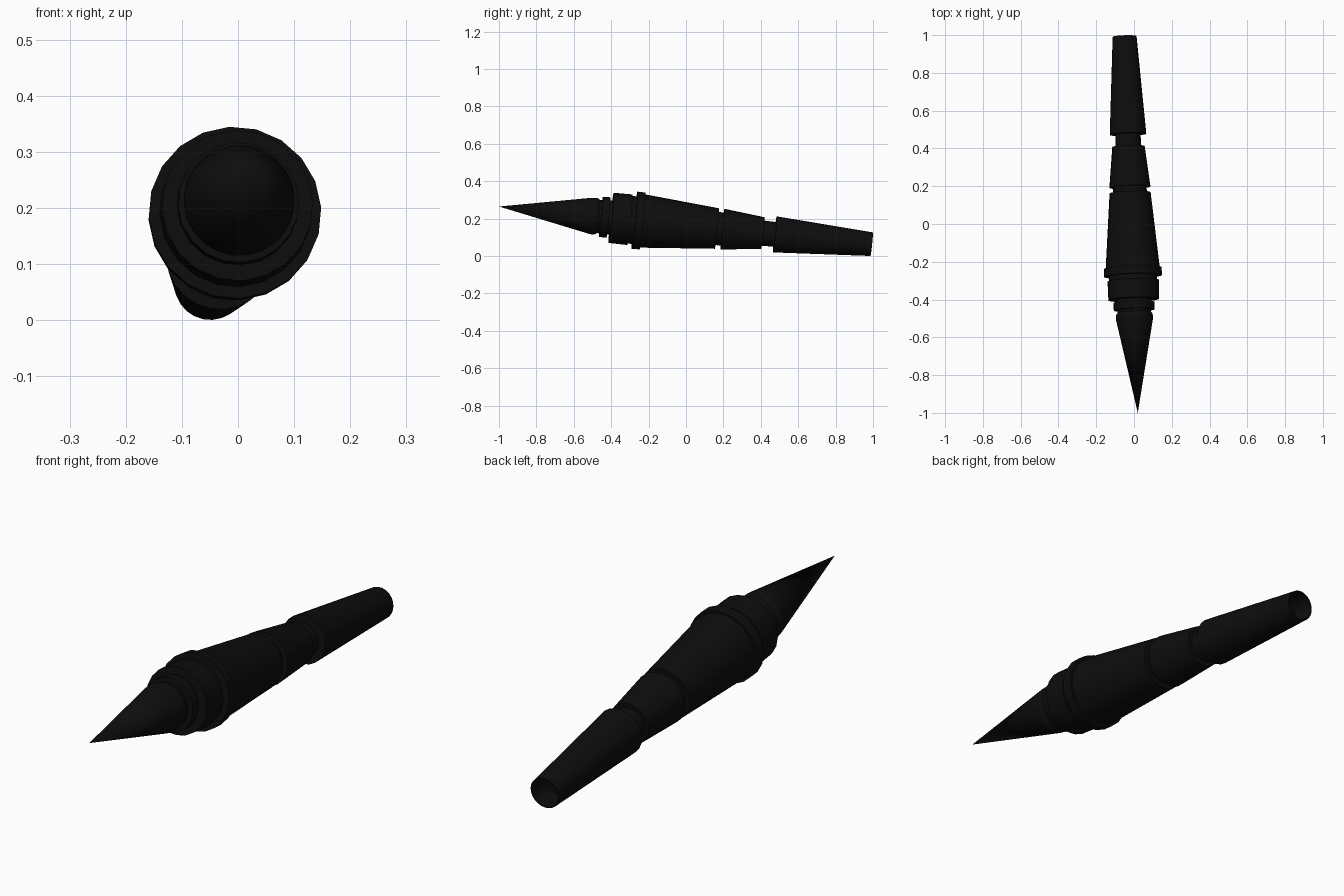
import bpy
import bmesh
import math
from mathutils import Matrix, Vector

cube = bpy.data.objects.get("Cube")
if cube:
    bpy.data.objects.remove(cube)

# Single near-black finish
COLOUR = (0.004, 0.004, 0.004, 1.0)
black = bpy.data.materials.new("soft_black")
black.use_nodes = True
black.diffuse_color = COLOUR
black.node_tree.nodes["Principled BSDF"].inputs["Base Color"].default_value = COLOUR

# Tilted axis running from the tip to the tail
TIP = Vector((0.02, -1.0, 0.265))
SLOPE = Vector((-0.035, 1.0, -0.101))
along = SLOPE.normalized()
side = along.cross(Vector((0, 0, 1))).normalized()
up = side.cross(along)
FRAME = Matrix((side, up, along)).transposed().to_4x4()
FRAME.translation = TIP
ROLL = math.radians(3.5)


def lathe(name, profile, sides=20):
    """Turn (y station, radius) pairs around the tilted axis."""
    bm = bmesh.new()
    verts = [bm.verts.new((r * math.cos(ROLL), r * math.sin(ROLL),
                           (y + 1) * SLOPE.length)) for y, r in profile]
    edges = [bm.edges.new(pair) for pair in zip(verts, verts[1:])]
    bmesh.ops.spin(bm, geom=verts + edges, cent=(0, 0, 0), axis=(0, 0, 1),
                   angle=math.tau, steps=sides, use_duplicate=False)
    bmesh.ops.remove_doubles(bm, verts=bm.verts, dist=0.0002)
    bmesh.ops.recalc_face_normals(bm, faces=bm.faces)
    bm.transform(FRAME)
    mesh = bpy.data.meshes.new(name)
    bm.to_mesh(mesh)
    bm.free()
    mesh.materials.append(black)
    obj = bpy.data.objects.new(name, mesh)
    bpy.context.collection.objects.link(obj)
    bpy.ops.object.select_all(action='DESELECT')
    obj.select_set(True)
    bpy.context.view_layer.objects.active = obj
    bpy.ops.object.shade_smooth_by_angle(angle=math.radians(30))
    return obj


def collar(name, start, r_start, end, r_end):
    """Closed band with flat ends."""
    return lathe(name, [(start, 0), (start, r_start), (end, r_end), (end, 0)])


# Pointed nose with a softly rounded shoulder
lathe("pointed_nose", [(-1, 0), (-0.51, 0.097), (-0.49, 0.099),
                       (-0.475, 0.095), (-0.465, 0.085), (-0.465, 0)], 32)

# Stepped rings and the necks between them
collar("nose_neck", -0.48, 0.088, -0.40, 0.092)
collar("small_ring", -0.455, 0.108, -0.415, 0.109)
collar("wide_ring", -0.40, 0.135, -0.30, 0.136)
collar("ring_neck", -0.31, 0.128, -0.26, 0.128)
collar("largest_ring", -0.275, 0.154, -0.233, 0.153)

# Tapering barrel sections and narrow joints
collar("front_barrel", -0.24, 0.144, 0.165, 0.109)
collar("front_joint", 0.15, 0.089, 0.21, 0.089)
collar("middle_barrel", 0.195, 0.109, 0.41, 0.086)
collar("rear_joint", 0.40, 0.068, 0.49, 0.066)

# Tail section with a recessed open end
lathe("tail_barrel", [(0.475, 0), (0.475, 0.097), (0.993, 0.0635),
                      (0.993, 0.059), (0.90, 0.058), (0.90, 0)], 24)
